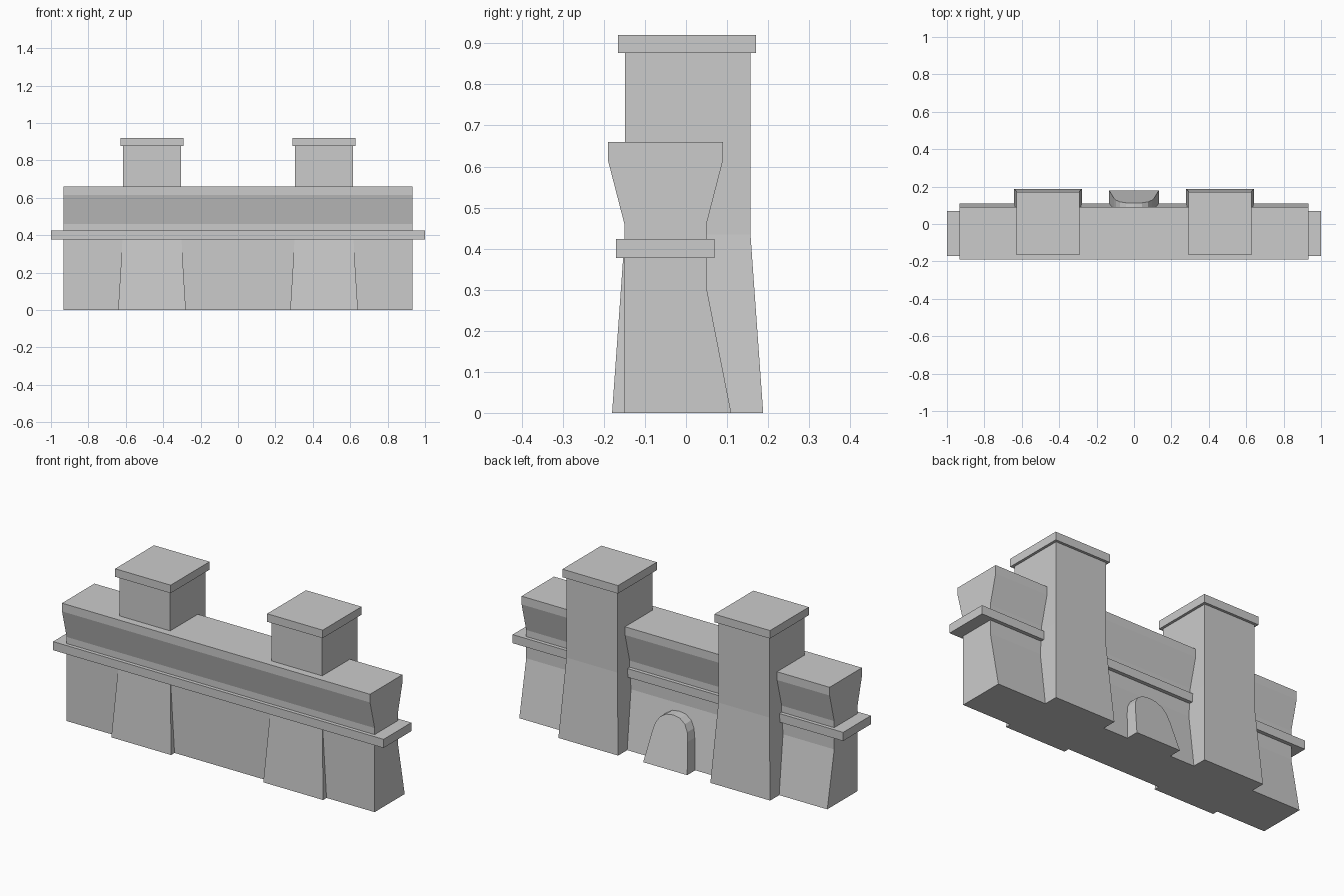
import bpy, bmesh

if "Cube" in bpy.data.objects:
    bpy.data.objects.remove(bpy.data.objects["Cube"])


def make(name, bm):
    bmesh.ops.recalc_face_normals(bm, faces=bm.faces)
    mesh = bpy.data.meshes.new(name)
    bm.to_mesh(mesh)
    bm.free()
    ob = bpy.data.objects.new(name, mesh)
    bpy.context.collection.objects.link(ob)
    return ob


def loft(name, rings):
    """Solid joining rings of equal point count, capped at both ends."""
    bm = bmesh.new()
    loops = [[bm.verts.new(p) for p in ring] for ring in rings]
    for a, b in zip(loops, loops[1:]):
        for i in range(len(a)):
            j = (i + 1) % len(a)
            bm.faces.new((a[i], a[j], b[j], b[i]))
    bm.faces.new(loops[0])
    bm.faces.new(loops[-1])
    return make(name, bm)


def rect(cx, hx, y0, y1, z):
    return [(cx - hx, y0, z), (cx + hx, y0, z), (cx + hx, y1, z), (cx - hx, y1, z)]


def block(name, cx, hx, y0, y1, z0, z1):
    return loft(name, [rect(cx, hx, y0, y1, z0), rect(cx, hx, y0, y1, z1)])


# Wall: cross-section with sloped back foot and flared parapet
profile = [(-0.15, 0), (0.11, 0), (0.05, 0.305), (0.05, 0.46), (0.09, 0.615),
           (0.09, 0.66), (-0.19, 0.66), (-0.19, 0.615), (-0.15, 0.46)]
loft("wall", [[(x, y, z) for y, z in profile] for x in (-0.932, 0.932)])

# Ledge running round the wall
block("wall_ledge", 0, 1.0, -0.17, 0.07, 0.377, 0.424)

# Two towers with battered bases and flat caps
for side, cx in (("left", -0.46), ("right", 0.46)):
    loft(side + "_tower", [rect(cx, 0.181, -0.18, 0.188, 0),
                           rect(cx, 0.154, -0.149, 0.157, 0.435),
                           rect(cx, 0.154, -0.149, 0.157, 0.88)])
    block(side + "_tower_cap", cx, 0.168, -0.165, 0.171, 0.876, 0.92)

# Arched doorway block on the back, its face leaning with the wall
half = [(0.133, 0), (0.108, 0.16), (0.097, 0.205), (0.076, 0.24), (0.042, 0.262)]
arch = half + [(0, 0.268)] + [(-x, z) for x, z in reversed(half)]
loft("arched_doorway", [[(x, 0.18 - 0.255 * z, z) for x, z in arch],
                        [(x, 0.09 - 0.2 * z, z) for x, z in arch]])
